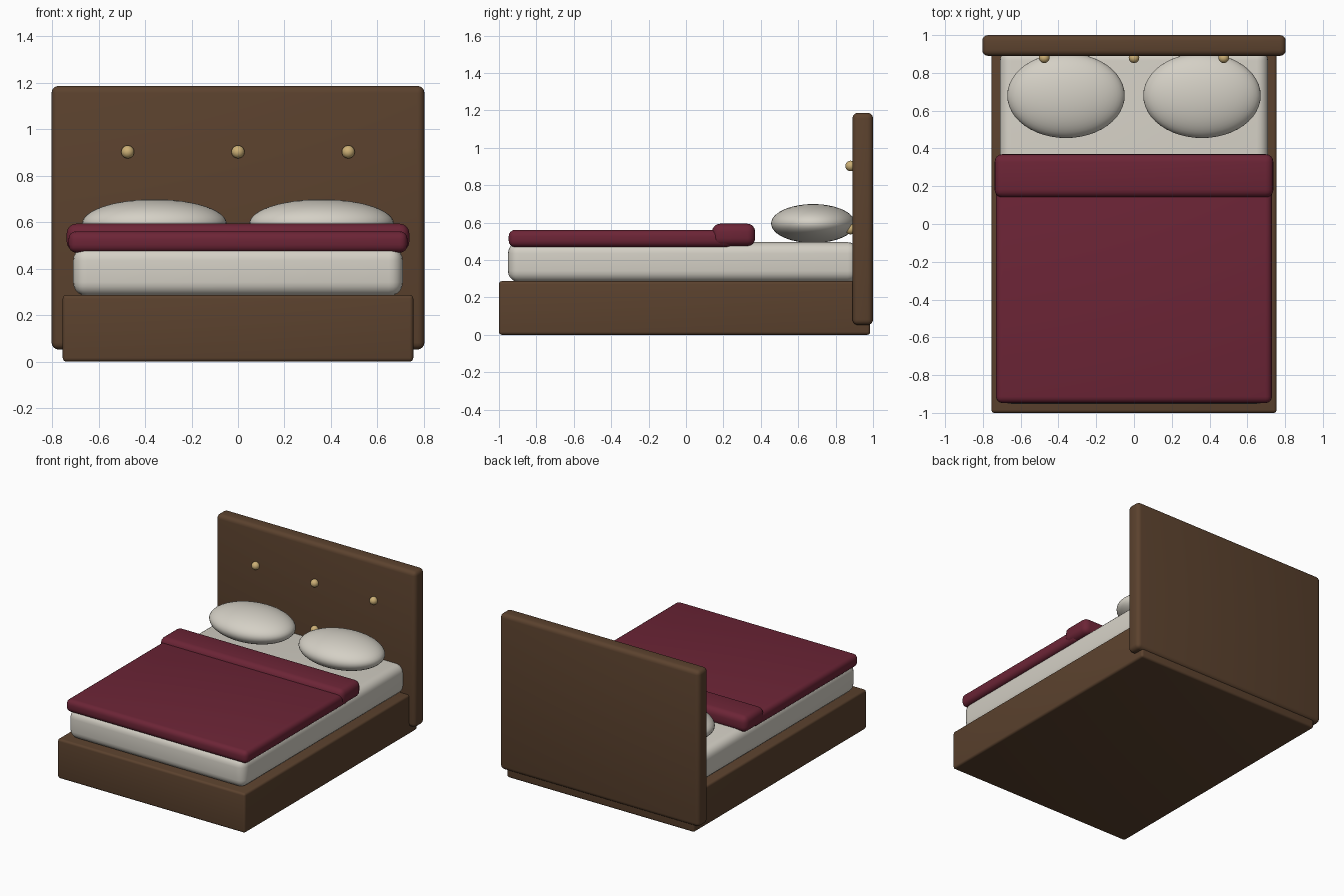
import bpy

if "Cube" in bpy.data.objects:
    bpy.data.objects.remove(bpy.data.objects["Cube"])


def material(name, rgb):
    m = bpy.data.materials.new(name)
    m.diffuse_color = (*rgb, 1)
    m.use_nodes = True
    m.node_tree.nodes["Principled BSDF"].inputs["Base Color"].default_value = m.diffuse_color
    return m


WOOD = material("brown_wood", (0.105, 0.054, 0.027))
LINEN = material("linen", (0.66, 0.63, 0.56))
WINE = material("wine_fabric", (0.15, 0.018, 0.037))
BRASS = material("brass", (0.6, 0.43, 0.18))


def box(name, lo, hi, bevel, mat, segments=4):
    """Rounded box between two corners."""
    size = [b - a for a, b in zip(lo, hi)]
    bpy.ops.mesh.primitive_cube_add(size=1, location=[(a + b) / 2 for a, b in zip(lo, hi)])
    o = bpy.context.object
    o.name = name
    o.scale = size
    bpy.ops.object.transform_apply(location=False, rotation=False, scale=True)
    mod = o.modifiers.new("bevel", 'BEVEL')
    mod.width = bevel
    mod.segments = segments
    bpy.ops.object.modifier_apply(modifier=mod.name)
    bpy.ops.object.shade_smooth_by_angle()
    o.data.materials.append(mat)


def ellipsoid(name, centre, radii, mat, segments=48, rings=24):
    bpy.ops.mesh.primitive_uv_sphere_add(segments=segments, ring_count=rings, radius=1, location=centre)
    o = bpy.context.object
    o.name = name
    o.scale = radii
    bpy.ops.object.transform_apply(location=False, rotation=False, scale=True)
    bpy.ops.object.shade_smooth()
    o.data.materials.append(mat)


# Wooden base and headboard
box("bed_base", (-0.755, -1.0, 0), (0.755, 0.985, 0.287), 0.016, WOOD)
box("headboard", (-0.803, 0.89, 0.052), (0.803, 1.0, 1.187), 0.03, WOOD)

# Mattress, blanket and its folded edge
box("mattress", (-0.71, -0.952, 0.282), (0.71, 0.925, 0.495), 0.06, LINEN, 5)
box("blanket", (-0.73, -0.948, 0.469), (0.73, 0.25, 0.561), 0.034, WINE)
box("blanket_fold", (-0.738, 0.14, 0.475), (0.738, 0.37, 0.594), 0.042, WINE)

# Pillows
for side, x in (("left", -0.36), ("right", 0.36)):
    ellipsoid(f"pillow_{side}", (x, 0.68, 0.595), (0.311, 0.225, 0.104), LINEN)

# Two rows of headboard buttons
for row, z in enumerate((0.565, 0.903)):
    for col, x in enumerate((-0.475, 0, 0.475)):
        ellipsoid(f"button_{row}_{col}", (x, 0.88, z), (0.028,) * 3, BRASS, 24, 12)
